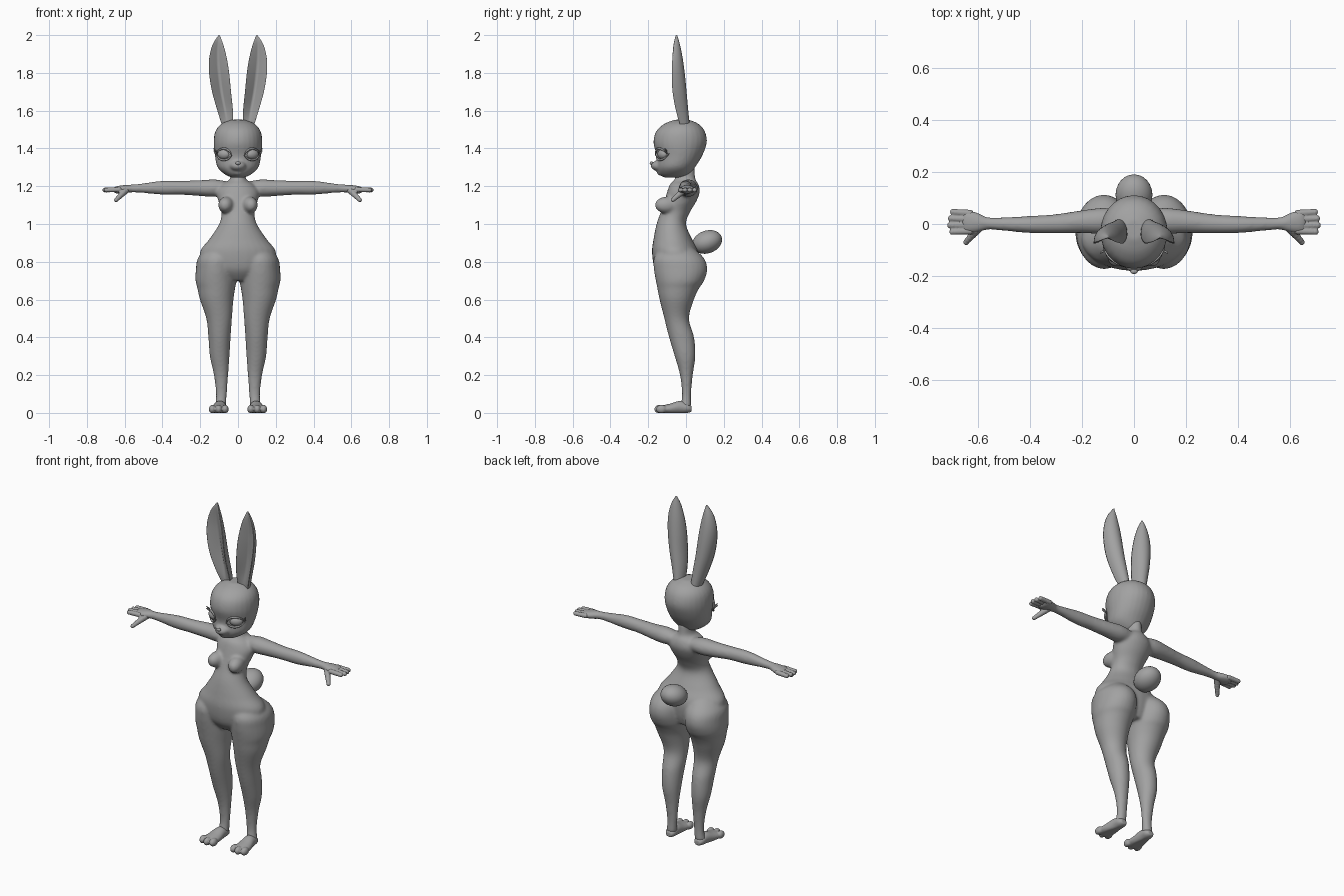
import bpy, bmesh, math
from mathutils import Vector, Matrix

if "Cube" in bpy.data.objects:
    bpy.data.objects.remove(bpy.data.objects["Cube"])

grey = bpy.data.materials.new("soft grey")
grey.diffuse_color = (0.36, 0.36, 0.36, 1)
grey.use_nodes = True
grey.node_tree.nodes["Principled BSDF"].inputs["Base Color"].default_value = grey.diffuse_color


def spline(rows, n=5):
    """Catmull-Rom interpolation of rows of numbers."""
    out = []
    for i in range(len(rows) - 1):
        p = [rows[max(0, min(len(rows) - 1, i + k))] for k in (-1, 0, 1, 2)]
        for j in range(n):
            t = j / n
            out.append([0.5 * (2 * b + (c - a) * t + (2 * a - 5 * b + 4 * c - d) * t * t
                               + (3 * b - a - 3 * c + d) * t ** 3) for a, b, c, d in zip(*p)])
    return out + [list(rows[-1])]


def loft(bm, rings):
    """Skin closed rings of points and cap both ends."""
    vs = [[bm.verts.new(p) for p in r] for r in rings]
    n = len(vs[0])
    for a, b in zip(vs, vs[1:]):
        for i in range(n):
            bm.faces.new((a[i], a[(i + 1) % n], b[(i + 1) % n], b[i]))
    bm.faces.new(vs[0])
    bm.faces.new(vs[-1])


def limb(bm, rows, axis="z", s=1, seg=28):
    """Rows are (position, centre a, centre b, radius a, radius b) along an axis."""
    rings = []
    for t, a, b, ra, rb in spline(rows):
        ring = []
        for i in range(seg):
            an = 2 * math.pi * i / seg
            u, v = a + ra * math.cos(an), b + rb * math.sin(an)
            x, y, z = {"z": (u, v, t), "x": (t, u, v), "y": (u, t, v)}[axis]
            ring.append((s * x, y, z))
        rings.append(ring)
    loft(bm, rings)


def front_back(rows):
    """Turn (z, x, rx, y front, y back) into limb rows."""
    return [(z, x, (f + b) / 2, rx, (b - f) / 2) for z, x, rx, f, b in rows]


def ball(bm, c, r, rot=None):
    m = Matrix.Translation(c) @ (rot or Matrix()) @ Matrix.Diagonal((*r, 1))
    bmesh.ops.create_uvsphere(bm, u_segments=24, v_segments=16, radius=1, matrix=m)


def chain(bm, a, b, r0, r1, n=7):
    for i in range(n):
        r = r0 + (r1 - r0) * i / (n - 1)
        ball(bm, Vector(a).lerp(Vector(b), i / (n - 1)), (r, r, r))


def finish(name, bm):
    bmesh.ops.recalc_face_normals(bm, faces=bm.faces)
    for f in bm.faces:
        f.smooth = True
    me = bpy.data.meshes.new(name)
    bm.to_mesh(me)
    bm.free()
    ob = bpy.data.objects.new(name, me)
    bpy.context.collection.objects.link(ob)
    me.materials.append(grey)
    return ob


def fuse(ob, size, its):
    m = ob.modifiers.new("fuse", "REMESH")
    m.mode, m.voxel_size, m.use_smooth_shade = "VOXEL", size, True
    m = ob.modifiers.new("soften", "SMOOTH")
    m.factor, m.iterations = 0.5, its


# torso and neck
bm = bmesh.new()
limb(bm, front_back([
    (.70, 0, .08, -.12, .04), (.76, 0, .18, -.165, .06), (.85, 0, .202, -.18, .065),
    (.92, 0, .152, -.172, .032), (1.0, 0, .10, -.156, .0), (1.06, 0, .088, -.135, .02),
    (1.12, 0, .104, -.115, .055), (1.17, 0, .112, -.1, .073), (1.21, 0, .085, -.085, .066),
    (1.238, 0, .043, -.06, .05), (1.30, 0, .038, -.05, .045)]))
for s in (1, -1):
    # chest
    ball(bm, (s * .062, -.1, 1.1), (.042, .066, .045), Matrix.Rotation(s * .2, 4, "Z"))
    # leg
    limb(bm, front_back([
        (.88, .10, .06, -.13, .03), (.82, .112, .1, -.17, .095), (.76, .116, .107, -.17, .113),
        (.70, .117, .108, -.16, .096), (.66, .115, .1, -.152, .07), (.6, .113, .089, -.14, .042),
        (.5, .1, .068, -.115, .016), (.4, .098, .059, -.09, .043), (.3, .097, .052, -.06, .05),
        (.2, .09, .038, -.032, .036), (.1, .088, .029, -.021, .027), (.03, .093, .03, -.03, .028)]), s=s)
    # arm and palm
    limb(bm, [
        (.05, .015, 1.19, .04, .033), (.12, .012, 1.19, .05, .046), (.2, .009, 1.19, .044, .042),
        (.3, .001, 1.192, .037, .037), (.4, -.002, 1.192, .033, .037), (.5, .0, 1.19, .026, .026),
        (.56, .002, 1.188, .024, .021), (.6, .006, 1.185, .038, .022), (.64, .009, 1.181, .046, .02),
        (.66, .009, 1.18, .04, .013)], "x", s)
finish_body = finish("body", bm)
fuse(finish_body, .0075, 10)

# hands: four fingers and a thumb each
bm = bmesh.new()
for s in (1, -1):
    for y, x in ((.046, .695), (.021, .703), (-.005, .706), (-.03, .697)):
        chain(bm, (s * .63, y * .9, 1.182), (s * x, y, 1.18), .014, .0125)
    chain(bm, (s * .595, -.012, 1.178), (s * .645, -.07, 1.127), .019, .0115)
fuse(finish("fingers", bm), .004, 4)

# feet with three toes
bm = bmesh.new()
for s in (1, -1):
    limb(bm, [(.03, .094, .02, .018, .014), (.01, .094, .025, .03, .025), (-.03, .096, .03, .034, .034),
              (-.08, .1, .022, .042, .028), (-.125, .102, .019, .047, .02), (-.14, .102, .018, .04, .014)], "y", s)
    for x, y in ((.068, -.132), (.102, -.14), (.136, -.13)):
        ball(bm, (s * x, y, .02), (.0185, .028, .0225))
for v in bm.verts:
    v.co.z = max(v.co.z, 0)
fuse(finish("feet", bm), .004, 4)

# head with muzzle and cheeks
bm = bmesh.new()
limb(bm, front_back([
    (1.245, 0, .03, -.11, -.01), (1.262, 0, .068, -.14, .02), (1.30, 0, .108, -.155, .048),
    (1.36, 0, .122, -.155, .085), (1.43, 0, .129, -.172, .11), (1.49, 0, .12, -.158, .1),
    (1.53, 0, .088, -.115, .066), (1.552, 0, .035, -.06, .015)]))
ball(bm, (0, -.135, 1.308), (.045, .052, .03))
ball(bm, (0, -.12, 1.275), (.035, .035, .022))
fuse(finish("head", bm), .0065, 6)

# nose, eyes
bm = bmesh.new()
ball(bm, (0, -.183, 1.322), (.014, .009, .009))
finish("nose", bm)
bm = bmesh.new()
for s in (1, -1):
    ball(bm, (s * .074, -.122, 1.37), (.037, .026, .028), Matrix.Rotation(s * .5, 4, "Z"))
finish("eyes", bm)


def face_y(x):
    return -.03 - .128 * math.sqrt(max(0, 1 - (x / .13) ** 2))


def strip(name, paths, r):
    """Thin rounded curves lying on the face."""
    cu = bpy.data.curves.new(name, "CURVE")
    cu.dimensions, cu.bevel_depth, cu.bevel_resolution = "3D", r, 2
    cu.use_fill_caps = True
    for s in (1, -1):
        for path in paths:
            pts = spline(path, 5)
            sp = cu.splines.new("POLY")
            sp.points.add(len(pts) - 1)
            for i, (p, (x, y, z)) in enumerate(zip(sp.points, pts)):
                p.co = (s * x, y, z, 1)
                p.radius = .35 + .65 * math.sin(math.pi * i / (len(pts) - 1))
    cu.materials.append(grey)
    ob = bpy.data.objects.new(name, cu)
    bpy.context.collection.objects.link(ob)


# eyelids, brows and lashes
lid = [(x, face_y(x) - .009, z) for x, z in ((.034, 1.362), (.048, 1.388), (.074, 1.4), (.1, 1.391), (.117, 1.372))]
low = [(x, face_y(x) - .004, z) for x, z in ((.034, 1.362), (.05, 1.346), (.075, 1.339), (.1, 1.347), (.117, 1.372))]
brow = [(x, face_y(x) - .002, z) for x, z in ((.04, 1.425), (.07, 1.438), (.105, 1.425))]
lash = [[(.112, -.102, z), (.121, -.106, z + .008), (.13, -.112, z + .017)] for z in (1.372, 1.382)]
strip("eyelids", [lid, low], .006)
strip("brows", [brow], .004)
strip("lashes", lash, .004)

# ears: cupped crescents opening forward
bm = bmesh.new()
for s in (1, -1):
    rings = []
    for z, xc, w, yb, d, fill in spline([
            (1.52, .055, .029, .02, .05, 1), (1.6, .068, .041, .012, .065, .6), (1.7, .087, .05, .003, .074, .4),
            (1.8, .1, .053, -.007, .068, .4), (1.88, .106, .046, -.018, .054, .45),
            (1.95, .106, .028, -.032, .034, .6), (2.0, .1, .003, -.047, .007, 1)]):
        us = [math.sin(math.pi / 2 * k / 8) for k in range(-8, 9)]
        back = [(s * (xc + w * u), yb - d * (1 - math.sqrt(1 - u * u)) * .9, z) for u in us]
        front = [(s * (xc + w * u), yb - d * (abs(u) + fill * (1 - abs(u))), z) for u in us[::-1]]
        rings.append(back + front)
    loft(bm, rings)
finish("ears", bm)

# tail
bm = bmesh.new()
ball(bm, (0, .112, .905), (.071, .081, .06), Matrix.Rotation(.35, 4, "X"))
finish("tail", bm)
